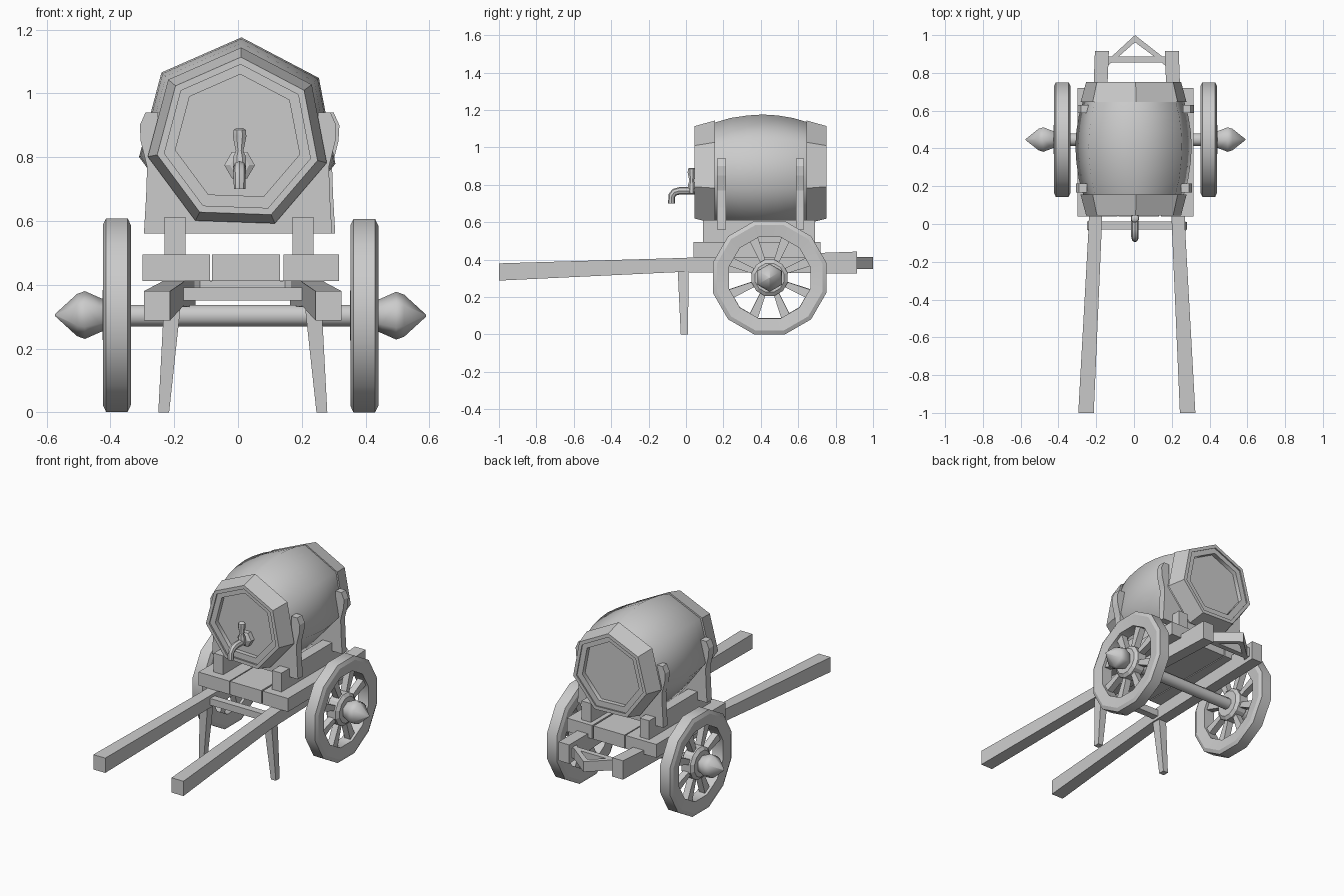
import bpy, bmesh, math
from mathutils import Vector

cube = bpy.data.objects.get("Cube")
if cube:
    bpy.data.objects.remove(cube, do_unlink=True)

grey = bpy.data.materials.new("plain_grey")
grey.use_nodes = True
grey.diffuse_color = (0.6, 0.6, 0.6, 1)
grey.node_tree.nodes["Principled BSDF"].inputs["Base Color"].default_value = (0.6, 0.6, 0.6, 1)


def finish(name, bm, smooth=None):
    bmesh.ops.recalc_face_normals(bm, faces=bm.faces)
    mesh = bpy.data.meshes.new(name)
    bm.to_mesh(mesh)
    bm.free()
    mesh.materials.append(grey)
    ob = bpy.data.objects.new(name, mesh)
    bpy.context.collection.objects.link(ob)
    if smooth:
        bpy.ops.object.select_all(action='DESELECT')
        ob.select_set(True)
        bpy.context.view_layer.objects.active = ob
        bpy.ops.object.shade_smooth_by_angle(angle=math.radians(smooth))
    return ob


def loft(name, rings, smooth=None, closed=False):
    """Skin rings of points; cap the ends unless the loop of rings is closed."""
    bm = bmesh.new()
    vs = [[bm.verts.new(p) for p in ring] for ring in rings]
    n = len(vs[0])
    pairs = list(zip(vs, vs[1:])) + ([(vs[-1], vs[0])] if closed else [])
    for a, b in pairs:
        for i in range(n):
            j = (i + 1) % n
            bm.faces.new((a[i], a[j], b[j], b[i]))
    if not closed:
        bm.faces.new(vs[0])
        bm.faces.new(vs[-1])
    return finish(name, bm, smooth)


def lathe(name, axis, centre, profile, n, turn=0, smooth=None, closed=False):
    """Turn (radius, distance) pairs about an axis; turn is degrees from the top."""
    rings = []
    for r, t in profile:
        ring = []
        for i in range(n):
            a = math.radians(turn) + math.tau * i / n
            u, v = r * math.sin(a), r * math.cos(a)
            p = {'X': (t, u, v), 'Y': (u, t, v), 'Z': (u, v, t)}[axis]
            ring.append(Vector(centre) + Vector(p))
        rings.append(ring)
    return loft(name, rings, smooth, closed)


def rect_y(y, x0, x1, z0, z1):
    return [(x0, y, z0), (x1, y, z0), (x1, y, z1), (x0, y, z1)]


def rect_z(z, x0, x1, y0, y1):
    return [(x0, y0, z), (x1, y0, z), (x1, y1, z), (x0, y1, z)]


def box(name, x0, x1, y0, y1, z0, z1):
    return loft(name, [rect_y(y0, x0, x1, z0, z1), rect_y(y1, x0, x1, z0, z1)])


def plate(name, pts, axis, lo, hi):
    """Extrude an outline along y (x, z points) or z (x, y points)."""
    place = (lambda p, d: (p[0], d, p[1])) if axis == 'Y' else (lambda p, d: (p[0], p[1], d))
    return loft(name, [[place(p, d) for p in pts] for d in (lo, hi)])


# Barrel body, with a recessed lid at each end
lathe("barrel_body", 'Y', (0, 0, 0.86),
      [(0.2, 0.085), (0.2, 0.058), (0.24, 0.058), (0.272, 0.15), (0.298, 0.24), (0.311, 0.33), (0.316, 0.41),
       (0.311, 0.49), (0.298, 0.57), (0.272, 0.66), (0.24, 0.742), (0.2, 0.742), (0.2, 0.715)],
      7, 2, 60)
for name, near, far in (("front_band", 0.046, 0.155), ("back_band", 0.752, 0.645)):
    lathe(name, 'Y', (0, 0, 0.856),
          [(0.235, near), (0.258, near), (0.288, far), (0.262, far)], 7, 2, closed=True)

# Tap with base plate, spout and handle
lathe("tap_plate", 'Y', (0.005, 0, 0.775), [(0.048, 0.09), (0.048, 0.055), (0.03, 0.045)], 6, 30)
spout = []
for y, z, tilt, r in ((0.07, 0.768, 0, 0.02), (-0.035, 0.768, 0, 0.02), (-0.062, 0.76, 30, 0.02),
                      (-0.076, 0.742, 65, 0.019), (-0.078, 0.7, 90, 0.018)):
    t = math.radians(tilt)
    spout.append([(0.005 + r * math.cos(math.tau * k / 8),
                   y - r * math.sin(math.tau * k / 8) * math.sin(t),
                   z + r * math.sin(math.tau * k / 8) * math.cos(t)) for k in range(8)])
loft("tap_spout", spout, 40)
lathe("tap_handle", 'Z', (0.005, 0.03, 0),
      [(0.022, 0.755), (0.022, 0.8), (0.013, 0.82), (0.023, 0.865), (0.021, 0.885), (0.012, 0.891)], 8, 22.5, 40)

# Cradles gripping the barrel
half = [(0.295, 0.56), (0.288, 0.68), (0.285, 0.77), (0.305, 0.85), (0.308, 0.9), (0.29, 0.94),
        (0.25, 0.94), (0.255, 0.8), (0.12, 0.63)]
outline = half + [(-x, z) for x, z in reversed(half)]
for name, shift, y0, y1 in (("front_cradle", 0, 0.167, 0.215), ("back_cradle", 0.01, 0.587, 0.63)):
    plate(name, [(x + shift, z) for x, z in outline], 'Y', y0, y1)

# Bed planks and the runners under the cradles
for name, x0, x1 in (("right_plank", -0.3, -0.088), ("middle_plank", -0.082, 0.132), ("left_plank", 0.142, 0.316)):
    box(name, x0, x1, 0.04, 0.72, 0.412, 0.495)

for side, s in (("left", 1), ("right", -1)):
    mid = 0.015

    def span(a, b):
        return sorted((mid + s * a, mid + s * b))

    # Long pulling shafts
    loft(side + "_shaft", [rect_y(-1, *span(0.228, 0.31), 0.288, 0.38),
                           rect_y(-0.05, *span(0.187, 0.257), 0.333, 0.408),
                           rect_y(0.915, *span(0.148, 0.222), 0.326, 0.443)])
    # Tapered prop legs
    loft(side + "_leg", [rect_z(0, *span(0.231, 0.265), -0.028, 0.01),
                         rect_z(0.36, *span(0.192, 0.246), -0.045, 0.015)])
    # Bed runners
    mid = 0.003
    box(side + "_runner", *span(0.168, 0.233), 0.09, 0.69, 0.49, 0.612)

    # Wheel: chamfered rim, hub, spokes and pointed cap
    c = Vector((0.008 + s * 0.388, 0.447, 0.305 if s < 0 else 0.303))
    lathe(side + "_wheel_rim", 'X', c,
          [(0.225, -0.036), (0.292, -0.044), (0.314, -0.034), (0.314, 0.034), (0.292, 0.044), (0.225, 0.036)],
          12, 15, 32, closed=True)
    lathe(side + "_wheel_hub", 'X', c, [(0.08, -0.045), (0.1, -0.03), (0.1, 0.03), (0.08, 0.045)], 12, 15)
    for k in range(8):
        a = math.radians(22.5 + 45 * k)
        out, tan, ax = Vector((0, math.sin(a), math.cos(a))), Vector((0, math.cos(a), -math.sin(a))), Vector((1, 0, 0))
        loft(side + "_spoke", [[c + out * r + tan * w * i + ax * 0.02 * j
                                for i, j in ((-1, -1), (1, -1), (1, 1), (-1, 1))]
                               for r, w in ((0.08, 0.014), (0.24, 0.026))])
    lathe(side + "_hub_cap", 'X', c,
          [(0.045, s * 0.03), (0.055, s * 0.055), (0.075, s * 0.1), (0.066, s * 0.125), (0.003, s * 0.194)],
          6, 0, 65)

# Axle, and cross bars between the shafts
lathe("axle", 'X', (0.008, 0.447, 0.303), [(0.036, -0.36), (0.036, 0.36)], 8, 22.5, 50)
box("front_cross_bar", -0.25, 0.262, -0.03, 0.014, 0.35, 0.392)

# Triangular tail frame
box("tail_bar", -0.15, 0.175, 0.855, 0.888, 0.352, 0.412)
plate("tail_brace", [(-0.15, 0.857), (0.005, 1.0), (0.175, 0.867), (0.175, 0.905 - 0.075), (0.13, 0.87),
                     (0.005, 0.962), (-0.1, 0.87), (-0.15, 0.83)], 'Z', 0.35, 0.414)
